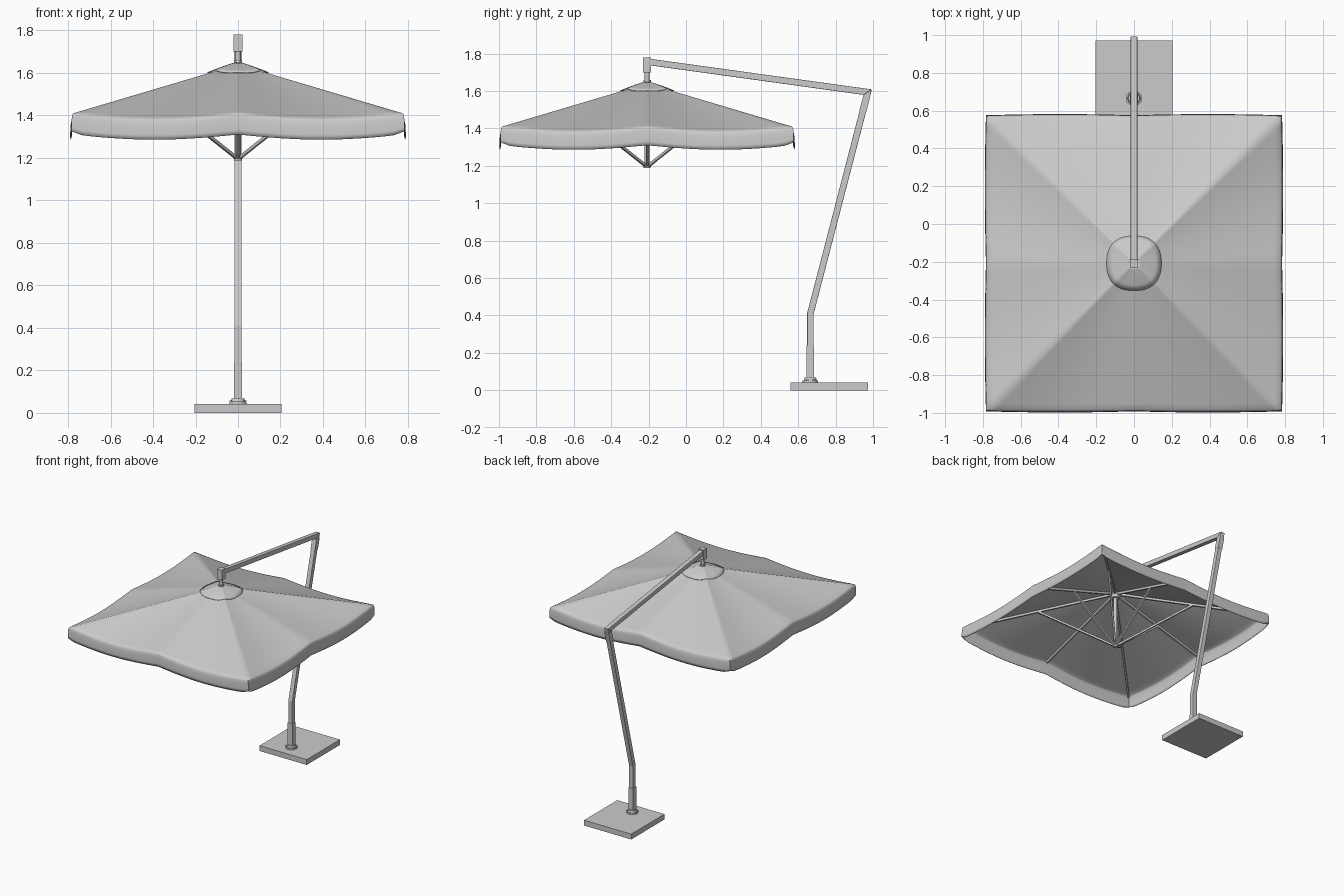
import bpy, bmesh
from math import sin, cos, pi, radians
from mathutils import Vector, Matrix

if "Cube" in bpy.data.objects:
    bpy.data.objects.remove(bpy.data.objects["Cube"])

H, CY = 0.775, -0.208          # canopy half width and centre y
APEX, DROP, SAG = 1.64, 0.23, 0.024


def finish(bm, name, smooth=None, doubles=0.0003):
    bmesh.ops.remove_doubles(bm, verts=bm.verts, dist=doubles)
    bmesh.ops.recalc_face_normals(bm, faces=bm.faces)
    me = bpy.data.meshes.new(name)
    bm.to_mesh(me)
    bm.free()
    ob = bpy.data.objects.new(name, me)
    bpy.context.collection.objects.link(ob)
    if smooth:
        bpy.ops.object.select_all(action='DESELECT')
        ob.select_set(True)
        bpy.context.view_layer.objects.active = ob
        bpy.ops.object.shade_smooth_by_angle(angle=radians(smooth))
    return ob


def box(bm, size, mat):
    bmesh.ops.create_cube(bm, size=1, matrix=mat @ Matrix.Diagonal((*size, 1)))


def beam(bm, a, b, w, h):
    a, b = Vector(a), Vector(b)
    d = (b - a).normalized()
    side = d.cross(Vector((0, 0, 1))).normalized()
    up = side.cross(d)
    rot = Matrix((side, d, up)).transposed().to_4x4()
    box(bm, (w, (b - a).length, h), Matrix.Translation((a + b) / 2) @ rot)


def cyl(bm, x, y, z0, z1, r, n=24, r2=None):
    bmesh.ops.create_cone(bm, cap_ends=True, segments=n, radius1=r,
                          radius2=r if r2 is None else r2, depth=z1 - z0,
                          matrix=Matrix.Translation((x, y, (z0 + z1) / 2)))


def roof_z(x, y):
    """Height of the cloth, sagging between the eight ribs."""
    m = max(abs(x), abs(y), 1e-6)
    u, v = min(abs(x), abs(y)) / m, m / H
    return APEX - DROP * v - SAG * sin(pi * u) * v ** 1.3


def grid_faces(bm, rows, closed=False):
    for a, b in zip(rows, rows[1:]):
        n = len(a)
        for i in range(n if closed else n - 1):
            j = (i + 1) % n
            bm.faces.new((a[i], a[j], b[j], b[i]))


# Canopy: four sides, each with a roof and a rounded hanging valance
bm = bmesh.new()
NU = 32
hang = [(0.005, -0.004), (0.009, -0.012), (0.012, -0.025),
        (0.014, -0.05), (0.015, -0.078), (0.014, -0.1)]
for k in range(4):
    rot = Matrix.Rotation(k * pi / 2, 4, 'Z')
    rows = []
    for v in [0.02, 0.1, 0.2, 0.3, 0.4, 0.5, 0.6, 0.7, 0.8, 0.9, 0.96, 1]:
        rows.append([(H * v * u, -H * v, roof_z(H * v * u, H * v))
                     for u in [2 * i / NU - 1 for i in range(NU + 1)]])
    for o, dz in hang:
        row = []
        for i in range(NU + 1):
            u = 2 * i / NU - 1
            belly = 0.6 + 0.4 * sin(pi * abs(u))
            lift = 0.15 * max(0, abs(u) - 0.93) / 0.07      # rounded corners
            row.append((u * (H + o * 0.6), -H - o * belly,
                        roof_z(H * u, H) + dz * (1 - lift)))
        rows.append(row)
    vr = [[bm.verts.new(rot @ Vector(p) + Vector((0, CY, 0))) for p in r] for r in rows]
    grid_faces(bm, vr)
canopy = finish(bm, "canopy", 40)
m = canopy.modifiers.new("thickness", 'SOLIDIFY')
m.thickness, m.offset = 0.003, -1

# Vent cap: rounded square following the roof
bm = bmesh.new()
rows = []
for f in [0.1, 0.25, 0.4, 0.6, 0.8, 1]:
    row = []
    for i in range(64):
        c, s = cos(i * pi / 32), sin(i * pi / 32)
        r = 0.145 * f / (abs(c) ** 2.4 + abs(s) ** 2.4) ** (1 / 2.4)
        row.append(bm.verts.new((r * c, CY + r * s, roof_z(r * c, r * s) + 0.006 + 0.008 * (1 - f * f))))
    rows.append(row)
grid_faces(bm, rows, True)
cap = finish(bm, "vent_cap", 40)
m = cap.modifiers.new("thickness", 'SOLIDIFY')
m.thickness, m.offset = 0.003, -1

# Ribs and struts: four straight, four diagonal
ribs, struts = bmesh.new(), bmesh.new()
for k in range(8):
    a = k * pi / 4
    stretch = 2 ** 0.5 if k % 2 else 1
    dx, dy = cos(a) * stretch, sin(a) * stretch

    def at(t, dz):
        return (dx * t, CY + dy * t, roof_z(dx * t, dy * t) + dz)
    beam(ribs, at(0.02, -0.013), at(0.765, -0.013), 0.014, 0.016)
    beam(struts, (cos(a) * 0.015, CY + sin(a) * 0.015, 1.203), at(0.39, -0.02), 0.014, 0.014)
finish(ribs, "canopy_ribs")
finish(struts, "canopy_struts")

# Centre post with its two hubs
bm = bmesh.new()
cyl(bm, 0, CY, 1.195, 1.72, 0.013)
finish(bm, "centre_post", 40)
bm = bmesh.new()
cyl(bm, 0, CY, 1.188, 1.215, 0.018, 24, 0.024)
finish(bm, "lower_hub", 40)
bm = bmesh.new()
cyl(bm, 0, CY, 1.59, 1.625, 0.032)
finish(bm, "upper_hub", 40)
bm = bmesh.new()
cyl(bm, 0, CY, 1.64, 1.658, 0.02)
finish(bm, "cap_finial", 40)

# Cantilever frame: mitred square tube along a bent path in the side plane
path = [Vector(p) for p in [(-0.208, 1.757), (0.972, 1.594), (0.665, 0.41), (0.665, 0.04)]]
T = 0.0175
dirs = [(b - a).normalized() for a, b in zip(path, path[1:])]
sections = []
for i, p in enumerate(path):
    d0, d1 = dirs[max(i - 1, 0)], dirs[min(i, 2)]
    n0, n1 = Vector((-d0.y, d0.x)), Vector((-d1.y, d1.x))
    n = (n0 + n1).normalized()
    o = n * (T / n.dot(n0))
    sections.append((p + o, p - o))
for name, i, j in (("arm", 0, 1), ("mast", 1, 3)):
    bm = bmesh.new()
    rings = []
    for p, q in sections[i:j + 1]:
        rings.append([bm.verts.new((x, c.x, c.y)) for x, c in
                      ((-T, p), (T, p), (T, q), (-T, q))])
    grid_faces(bm, rings, True)
    bm.faces.new(rings[0])
    bm.faces.new(rings[-1])
    ob = finish(bm, name)
    b = ob.modifiers.new("edges", 'BEVEL')
    b.width, b.segments = 0.003, 2

# Arm end block and sleeves on the mast
bm = bmesh.new()
box(bm, (0.042, 0.042, 0.08), Matrix.Translation((0, CY, 1.74)))
finish(bm, "arm_end_block")
bm = bmesh.new()
d = -dirs[1]
p = path[1] - d * 0.02
q = path[1] - d * 0.105
beam(bm, (0, p.x, p.y), (0, q.x, q.y), 0.038, 0.038)
finish(bm, "elbow_sleeve")
bm = bmesh.new()
box(bm, (0.04, 0.04, 0.2), Matrix.Translation((0, 0.665, 0.14)))
finish(bm, "mast_sleeve")

# Base plate, collar and bolts
bm = bmesh.new()
box(bm, (0.41, 0.412, 0.042), Matrix.Translation((0, 0.766, 0.021)))
finish(bm, "base_plate")
bm = bmesh.new()
cyl(bm, 0, 0.665, 0.04, 0.053, 0.041, 32)
cyl(bm, 0, 0.665, 0.053, 0.068, 0.034, 32, 0.03)
finish(bm, "base_collar", 30)
bm = bmesh.new()
for sx in (-1, 1):
    for sy in (-1, 1):
        cyl(bm, sx * 0.034, 0.665 + sy * 0.017, 0.05, 0.058, 0.006, 6)
finish(bm, "collar_bolts")
